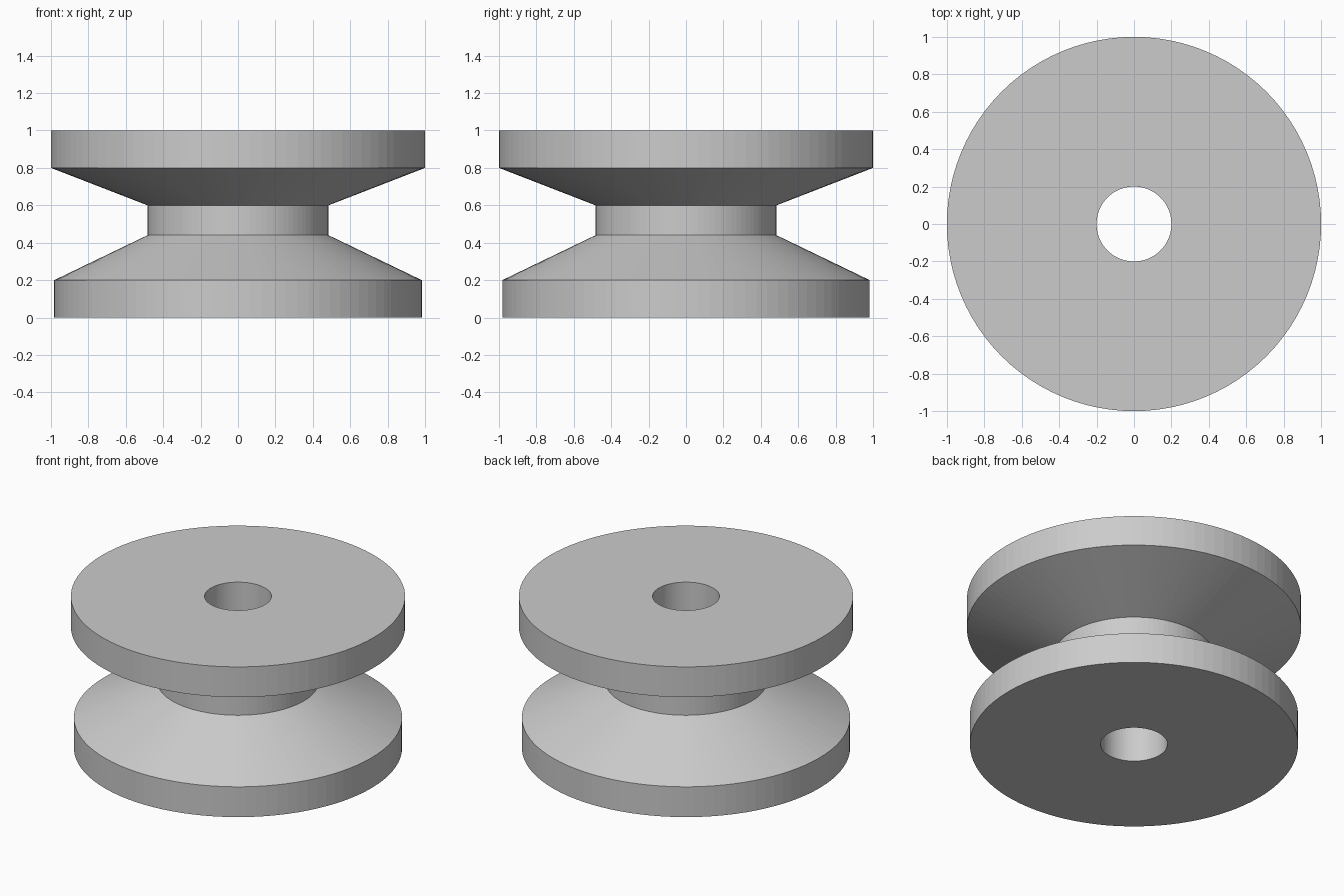
import bpy
import bmesh
from math import tau
from mathutils import Matrix, Vector

cube = bpy.data.objects.get("Cube")
if cube:
    bpy.data.objects.remove(cube, do_unlink=True)

SEGMENTS = 96

# Plain grey finish
grey = bpy.data.materials.new("grey")
grey.use_nodes = True
colour = (0.6, 0.6, 0.6, 1)
grey.diffuse_color = colour
grey.node_tree.nodes["Principled BSDF"].inputs["Base Color"].default_value = colour


def lathe(name, profile, material):
    """Revolve a closed (radius, height) profile around the z axis."""
    bm = bmesh.new()
    rings = []
    for i in range(SEGMENTS):
        turn = Matrix.Rotation(tau * i / SEGMENTS, 3, "Z")
        rings.append([bm.verts.new(turn @ Vector((r, 0, z))) for r, z in profile])
    count = len(profile)
    for i, ring in enumerate(rings):
        following = rings[(i + 1) % SEGMENTS]
        for j in range(count):
            k = (j + 1) % count
            bm.faces.new((ring[j], following[j], following[k], ring[k]))
    bmesh.ops.recalc_face_normals(bm, faces=bm.faces)
    mesh = bpy.data.meshes.new(name)
    bm.to_mesh(mesh)
    bm.free()
    mesh.materials.append(material)
    obj = bpy.data.objects.new(name, mesh)
    bpy.context.collection.objects.link(obj)
    return obj


# Grooved wheel: lower flange, neck, wider upper flange and central bore
lathe("grooved_wheel", [
    (0.2, 0), (0.982, 0), (0.982, 0.2),
    (0.484, 0.44), (0.484, 0.6),
    (1, 0.8), (1, 1), (0.2, 1),
], grey)
